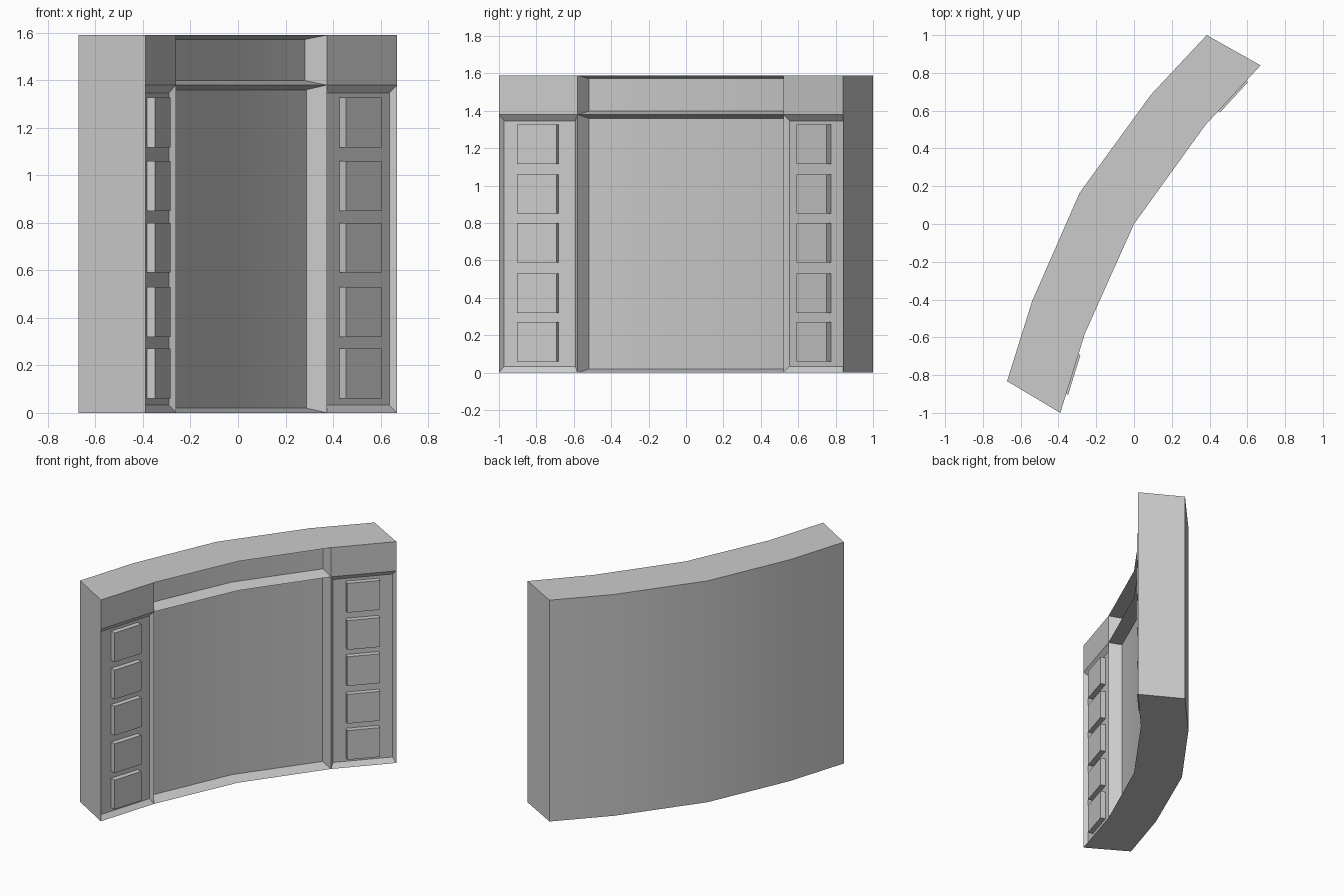
import bpy, bmesh
from math import radians, atan2
from mathutils import Vector, Matrix

if "Cube" in bpy.data.objects:
    bpy.data.objects.remove(bpy.data.objects["Cube"])

HEIGHT, BAND = 1.59, 1.38
FRONT = [Vector(p) for p in ((-.39, -1), (-.26, -.58), (0, 0), (.375, .52), (.67, .84))]
BACK = [Vector(p) for p in ((-.672, -.832), (-.54, -.41), (-.288, .165), (.09, .685), (.385, 1))]


def frame(a, b):
    """Direction along a wall section, and direction into the wall."""
    t = (b - a).normalized()
    return t, Vector((-t.y, t.x))


bm = bmesh.new()


def face(*pts):
    bm.faces.new([bm.verts.new(p) for p in pts])


def at(p, z):
    return (p.x, p.y, z)


def strip(p, q, zp0, zp1, zq0, zq1):
    face(at(p, zp0), at(q, zq0), at(q, zq1), at(p, zp1))


def recess(pts, z0, z1, depth, inset, dz):
    """Sunken panel with sloping borders following the wall's plan points."""
    t, n = frame(pts[0], pts[-1])
    deep = [p + n * depth for p in pts]
    deep[0] = deep[0] + t * inset
    deep[-1] = deep[-1] - t * inset
    a, b = z0 + dz, z1 - dz
    for i in range(len(pts) - 1):
        p, q, dp, dq = pts[i], pts[i + 1], deep[i], deep[i + 1]
        strip(dp, dq, a, b, a, b)
        face(at(p, z0), at(q, z0), at(dq, a), at(dp, a))
        face(at(dp, b), at(dq, b), at(q, z1), at(p, z1))
    strip(pts[0], deep[0], z0, z1, a, b)
    strip(deep[-1], pts[-1], a, b, z0, z1)


# Curved wall: back, top, bottom
for i in range(4):
    f, g, b, c = FRONT[i], FRONT[i + 1], BACK[i], BACK[i + 1]
    strip(c, b, 0, HEIGHT, 0, HEIGHT)
    face(at(f, HEIGHT), at(g, HEIGHT), at(c, HEIGHT), at(b, HEIGHT))
    face(at(b, 0), at(c, 0), at(g, 0), at(f, 0))

# Ends, split at the band height to join the front
for i in (0, 4):
    f, b = FRONT[i], BACK[i]
    face(at(f, 0), at(f, BAND), at(f, HEIGHT), at(b, HEIGHT), at(b, 0))

# Piers: shallow recess below a plain cap block
for i in (0, 3):
    recess(FRONT[i:i + 2], 0, BAND, .026, .02, .033)
    strip(FRONT[i], FRONT[i + 1], BAND, HEIGHT, BAND, HEIGHT)

# Centre: large panel and upper frieze, deeply sunk
recess(FRONT[1:4], 0, BAND, .09, .019, .02)
recess(FRONT[1:4], BAND, HEIGHT, .1, .012, .018)

bmesh.ops.remove_doubles(bm, verts=bm.verts, dist=1e-4)
bmesh.ops.recalc_face_normals(bm, faces=bm.faces)
mesh = bpy.data.meshes.new("curved_wall")
bm.to_mesh(mesh)
bm.free()
wall = bpy.data.objects.new("curved_wall", mesh)
bpy.context.collection.objects.link(wall)
bpy.context.view_layer.objects.active = wall
wall.select_set(True)
bpy.ops.object.shade_smooth_by_angle(angle=radians(20))

# Raised square blocks, five on each pier
for side, i in (("left", 0), ("right", 3)):
    t, n = frame(FRONT[i], FRONT[i + 1])
    centre = FRONT[i] + t * .215 + n * .009
    blocks = bmesh.new()
    for z in (.06, .32, .59, .85, 1.117):
        m = (Matrix.Translation((centre.x, centre.y, z + .105))
             @ Matrix.Rotation(atan2(t.y, t.x), 4, 'Z')
             @ Matrix.Diagonal((.22, .04, .21, 1)))
        bmesh.ops.create_cube(blocks, size=1, matrix=m)
    mesh = bpy.data.meshes.new(side + "_pier_blocks")
    blocks.to_mesh(mesh)
    blocks.free()
    bpy.context.collection.objects.link(bpy.data.objects.new(side + "_pier_blocks", mesh))
